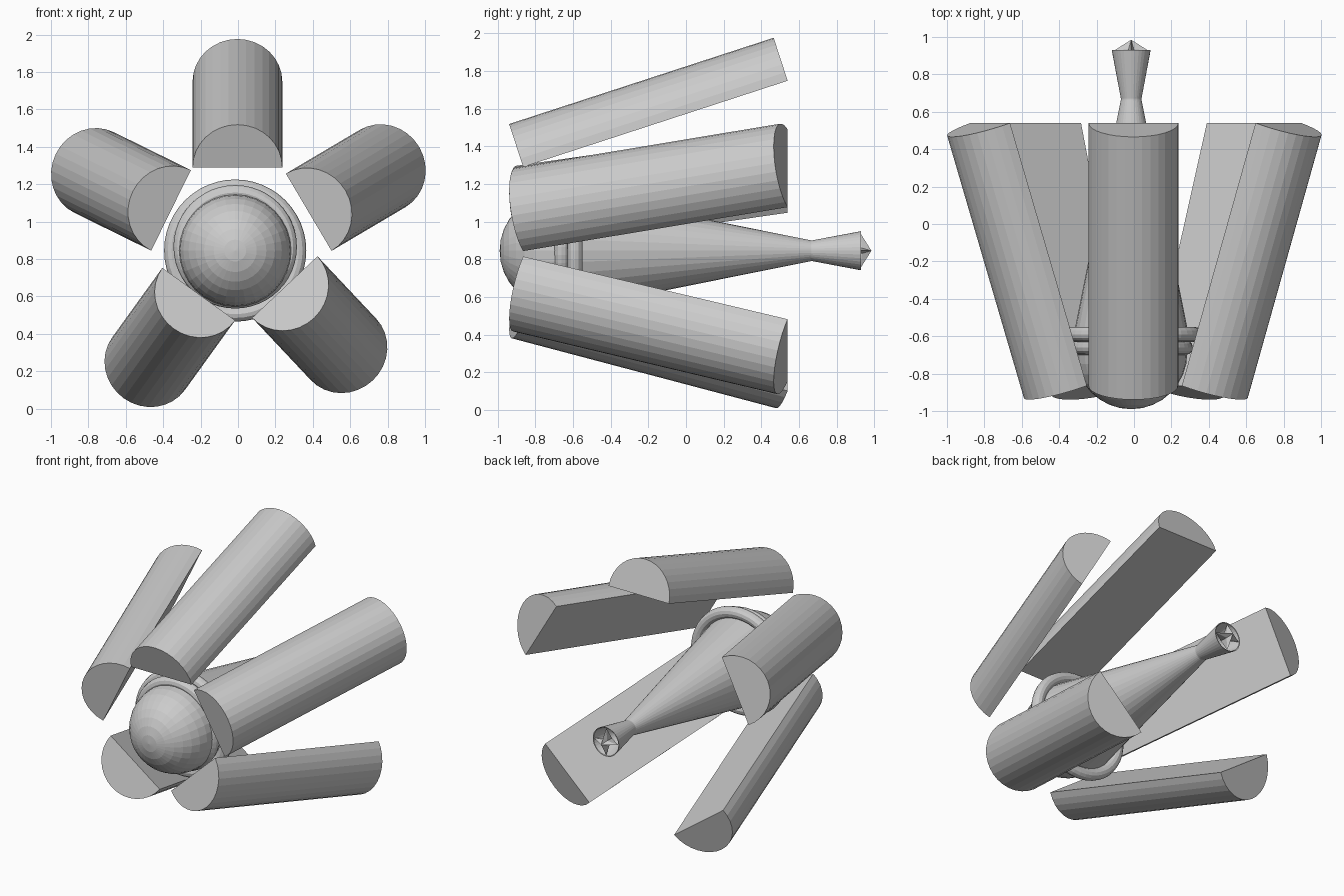
import bpy, bmesh
from math import pi, cos, sin, radians
from mathutils import Vector

if "Cube" in bpy.data.objects:
    bpy.data.objects.remove(bpy.data.objects["Cube"])

CX, CZ = -0.015, 0.845   # axis of the central body


def finish(name, bm):
    bmesh.ops.recalc_face_normals(bm, faces=bm.faces)
    me = bpy.data.meshes.new(name)
    bm.to_mesh(me)
    bm.free()
    ob = bpy.data.objects.new(name, me)
    bpy.context.collection.objects.link(ob)
    return ob


def lathe(name, profile, n=32):
    """Revolve (y, radius) points about the body axis, capping both ends."""
    bm = bmesh.new()
    rings = [[bm.verts.new((CX + r * cos(2 * pi * i / n), y, CZ + r * sin(2 * pi * i / n)))
              for i in range(n)] for y, r in profile]
    for a, b in zip(rings, rings[1:]):
        for i in range(n):
            j = (i + 1) % n
            bm.faces.new((a[i], a[j], b[j], b[i]))
    bm.faces.new(rings[0])
    bm.faces.new(rings[-1])
    return finish(name, bm)


def half_log(name, front, back, angle, r=0.24, n=16):
    """Half cylinder between two axis points, its round side facing 'angle'."""
    p0, p1 = Vector(front), Vector(back)
    axis = (p1 - p0).normalized()
    out = Vector((cos(angle), 0, sin(angle)))
    out = (out - axis * out.dot(axis)).normalized()
    side = axis.cross(out)
    bm = bmesh.new()
    ends = [[bm.verts.new(p + r * (side * cos(pi * i / n) + out * sin(pi * i / n)))
             for i in range(n + 1)] for p in (p0, p1)]
    a, b = ends
    for i in range(n + 1):
        j = (i + 1) % (n + 1)
        bm.faces.new((a[i], a[j], b[j], b[i]))
    bm.faces.new(a)
    bm.faces.new(b)
    return finish(name, bm)


# Round nose
bpy.ops.mesh.primitive_uv_sphere_add(segments=32, ring_count=16, radius=0.3,
                                     location=(CX, -0.69, CZ), rotation=(pi / 2, 0, 0))
bpy.context.object.name = "nose"

# Tapered body and hollow flared nozzle
lathe("body_cone", [(-0.58, 0.305), (0.665, 0.055)])
lathe("nozzle", [(0.6, 0.055), (0.67, 0.055), (0.93, 0.104), (0.928, 0.098), (0.70, 0.045)])

# Collar rings
for name, y, z, major, minor in (("outer_ring", -0.59, CZ, 0.34, 0.04),
                                 ("inner_ring", -0.66, CZ + 0.02, 0.29, 0.04)):
    bpy.ops.mesh.primitive_torus_add(major_radius=major, minor_radius=minor,
                                     major_segments=48, minor_segments=12,
                                     location=(CX, y, z), rotation=(pi / 2, 0, 0))
    bpy.context.object.name = name

# Small star spike in the nozzle mouth
bm = bmesh.new()
star = []
for i in range(8):
    r = 0.095 if i % 2 == 0 else 0.02
    y = 0.925 if i % 2 == 0 else 0.935
    star.append(bm.verts.new((CX + r * cos(i * pi / 4), y, CZ + r * sin(i * pi / 4))))
tip, root = bm.verts.new((CX, 0.985, CZ)), bm.verts.new((CX, 0.86, CZ))
for i in range(8):
    j = (i + 1) % 8
    bm.faces.new((star[i], star[j], tip))
    bm.faces.new((star[j], star[i], root))
finish("tail_star", bm)

# Five splayed half-round pods: front x, z and outward angle
pods = [("top_pod", -0.003, 1.29, 90), ("upper_right_pod", 0.378, 1.05, 30.6),
        ("upper_left_pod", -0.358, 1.06, 153.8), ("lower_right_pod", 0.25, 0.65, -46.7),
        ("lower_left_pod", -0.21, 0.612, 234.2)]
for name, x, z, deg in pods:
    a = radians(deg)
    half_log(name, (x, -0.865, z),
             (x + 0.458 * cos(a), 0.54, z + 0.458 * sin(a)), a)
